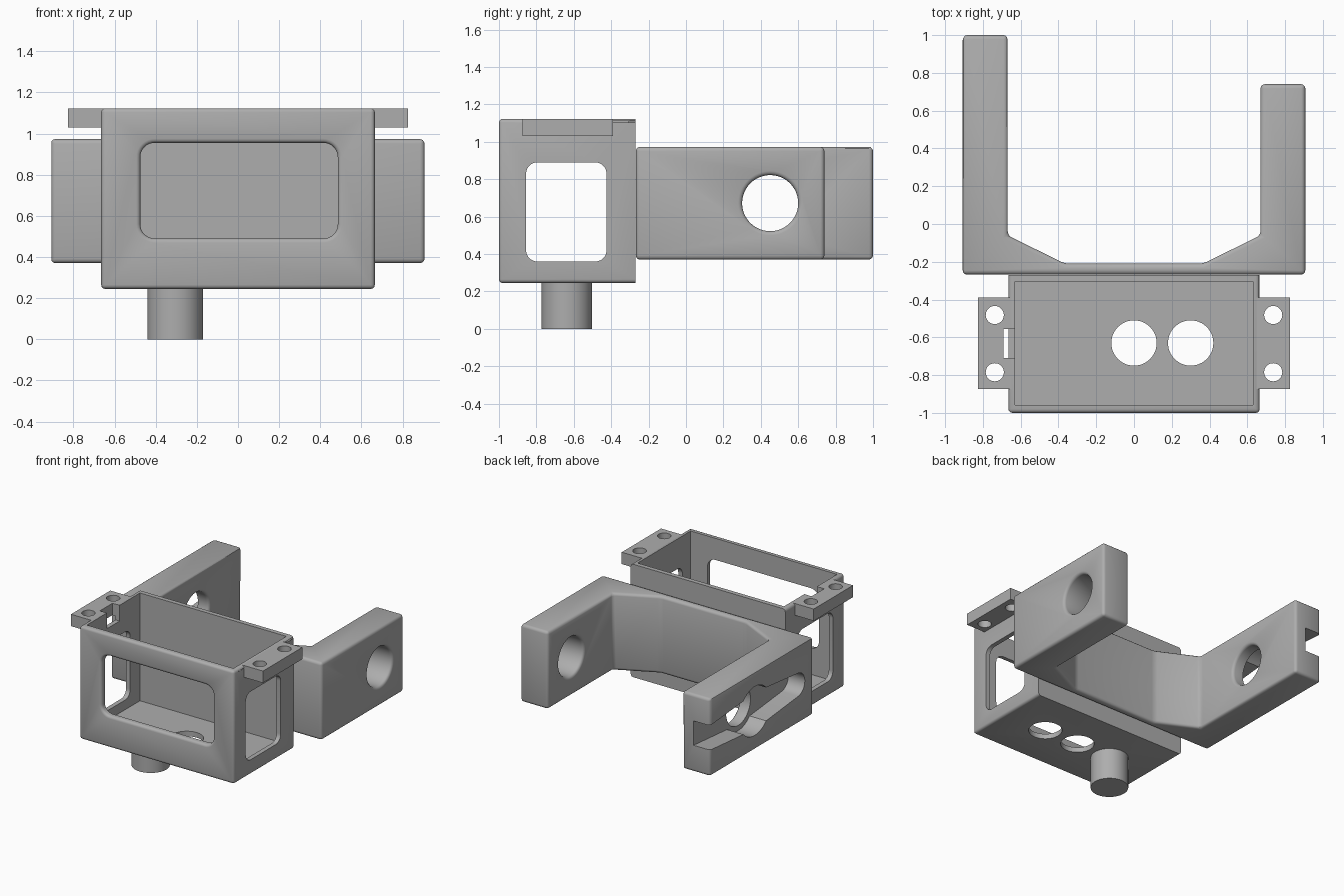
import bpy, bmesh
from math import sin, cos, pi, radians

cube = bpy.data.objects.get("Cube")
if cube:
    bpy.data.objects.remove(cube, do_unlink=True)

grey = bpy.data.materials.new("matte grey")
grey.use_nodes = True
grey.diffuse_color = (0.42, 0.42, 0.42, 1)
grey.node_tree.nodes["Principled BSDF"].inputs["Base Color"].default_value = (0.42, 0.42, 0.42, 1)


def arc(u, v, r, start, end, n):
    """Points on an arc, angles in degrees."""
    steps = [radians(start + (end - start) * i / n) for i in range(n + 1)]
    return [(u + r * cos(t), v + r * sin(t)) for t in steps]


def circle(u, v, r, n=48):
    return arc(u, v, r, 0, 360, n)[:-1]


def rect(u0, u1, v0, v1, r=0):
    if not r:
        return [(u0, v0), (u1, v0), (u1, v1), (u0, v1)]
    return (arc(u0 + r, v0 + r, r, 180, 270, 8) + arc(u1 - r, v0 + r, r, 270, 360, 8)
            + arc(u1 - r, v1 - r, r, 0, 90, 8) + arc(u0 + r, v1 - r, r, 90, 180, 8))


def prism(name, outline, axis, a, b):
    """Extrude an outline along an axis from a to b."""
    place = {"x": lambda u, v, w: (w, u, v),
             "y": lambda u, v, w: (u, w, v),
             "z": lambda u, v, w: (u, v, w)}[axis]
    bm = bmesh.new()
    low, high = [[bm.verts.new(place(u, v, w)) for u, v in outline] for w in (a, b)]
    bm.faces.new(low)
    bm.faces.new(high)
    for i in range(len(low)):
        j = (i + 1) % len(low)
        bm.faces.new((low[i], low[j], high[j], high[i]))
    bmesh.ops.recalc_face_normals(bm, faces=bm.faces)
    mesh = bpy.data.meshes.new(name)
    bm.to_mesh(mesh)
    bm.free()
    mesh.materials.append(grey)
    obj = bpy.data.objects.new(name, mesh)
    bpy.context.collection.objects.link(obj)
    return obj


def apply(obj, mod):
    bpy.context.view_layer.objects.active = obj
    bpy.ops.object.modifier_apply(modifier=mod.name)


def cut(obj, outline, axis, a, b):
    cutter = prism("cutter", outline, axis, a, b)
    cutter.hide_render = True
    mod = obj.modifiers.new("cut", "BOOLEAN")
    mod.operation, mod.solver, mod.object = "DIFFERENCE", "EXACT", cutter
    apply(obj, mod)
    bpy.data.objects.remove(cutter, do_unlink=True)


def round_edges(obj, width):
    mod = obj.modifiers.new("round", "BEVEL")
    mod.width, mod.segments = width, 3
    mod.limit_method, mod.angle_limit = "ANGLE", radians(25)
    apply(obj, mod)


# Servo box: rounded front, front window, open top, square back
box = prism("servo_box", rect(-0.665, 0.665, -1, -0.15), "z", 0.245, 1.123)
cut(box, rect(-0.475, 0.485, 0.49, 0.955, 0.07), "y", -1.1, -0.7)
round_edges(box, 0.02)
cut(box, rect(-1, 1, -0.27, 0), "z", 0, 2)
cut(box, rect(-0.63, 0.63, -0.957, -0.305), "z", 0.285, 1.4)
cut(box, rect(-0.855, -0.425, 0.36, 0.89, 0.06), "x", -1, 1)
for x in (0, 0.3):
    cut(box, circle(x, -0.63, 0.12), "z", 0.1, 0.6)

# Mounting tabs with screw holes, and a cable notch on one side
tabs = []
for side, label in ((1, "left"), (-1, "right")):
    inner, outer = sorted((side * 0.645, side * 0.826))
    tab = prism(label + "_mounting_tab", rect(inner, outer, -0.873, -0.39), "z", 1.03, 1.122)
    for y in (-0.785, -0.482):
        cut(tab, circle(side * 0.737, y, 0.048, 32), "z", 0.9, 1.3)
    tabs.append(tab)
for obj in (box, tabs[1]):
    cut(obj, rect(-0.692, -0.6, -0.71, -0.555), "z", 1.0, 1.3)

# Pivot peg below the box
peg = prism("pivot_peg", circle(-0.305, -0.637, 0.135), "z", 0, 0.26)

# U bracket with one long and one short arm
bracket = prism("u_bracket", [
    (-0.907, -0.268), (0.907, -0.268), (0.907, 0.74), (0.67, 0.74), (0.67, -0.06),
    (0.365, -0.21), (-0.365, -0.21), (-0.67, -0.06), (-0.67, 1), (-0.907, 1)], "z", 0.37, 0.973)
cut(bracket, circle(0.45, 0.672, 0.15), "x", -1.2, 1.2)
round_edges(bracket, 0.022)

# Servo horn pocket, open at the end of the long arm
horn = (arc(0.45, 0.672, 0.19, 43, 137, 16) + arc(-0.075, 0.672, 0.09, 95, 265, 12)
        + arc(0.45, 0.672, 0.19, 223, 317, 16) + arc(1.03, 0.672, 0.092, -85, 85, 12))
cut(bracket, horn, "x", -1.2, -0.765)

for obj in [box, peg, bracket] + tabs:
    bpy.ops.object.select_all(action="DESELECT")
    obj.select_set(True)
    bpy.context.view_layer.objects.active = obj
    bpy.ops.object.shade_smooth_by_angle(angle=radians(32))
